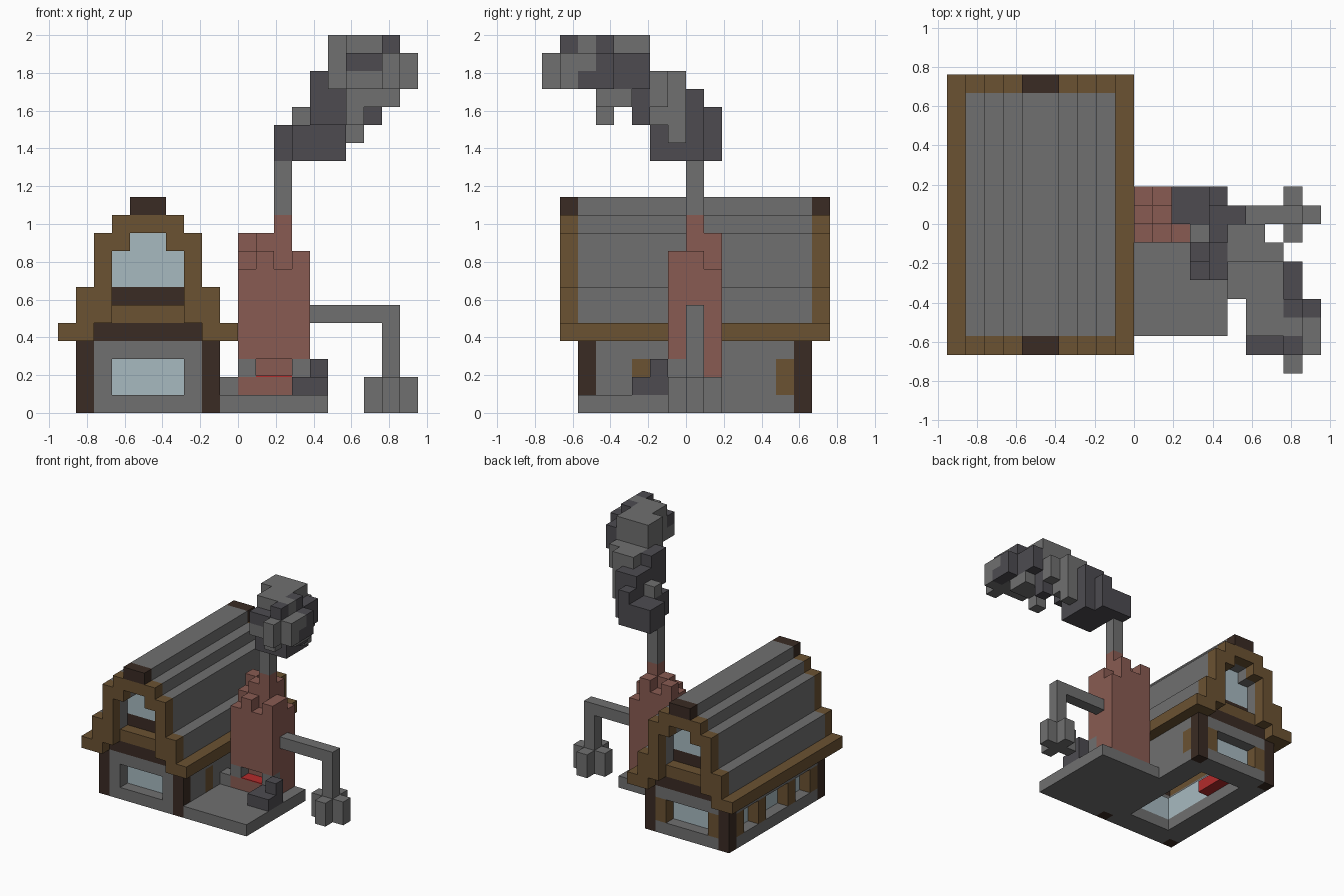
import bpy, bmesh
from mathutils import Vector

if "Cube" in bpy.data.objects:
    bpy.data.objects.remove(bpy.data.objects["Cube"])

U = 2 / 21  # size of one block


def material(name, r, g, b):
    m = bpy.data.materials.new(name)
    m.use_nodes = True
    m.diffuse_color = (r, g, b, 1)
    m.node_tree.nodes["Principled BSDF"].inputs["Base Color"].default_value = (r, g, b, 1)
    return m


STONE = material("grey stone", .16, .16, .16)
SOOT = material("dark grey", .074, .071, .081)
BROWN = material("brown wood", .147, .084, .032)
DARK = material("dark wood", .042, .024, .017)
BRICK = material("red brick", .25, .105, .084)
GLASS = material("pale glass", .39, .49, .53)
RED = material("bright red", .45, .025, .025)


def blocks(name, *parts):
    """Fill grid boxes (material, x0, x1, y0, y1, z0, z1); keep only the outer faces."""
    mats, cells = [], {}
    for mat, x0, x1, y0, y1, z0, z1 in parts:
        if mat not in mats:
            mats.append(mat)
        for x in range(x0, x1):
            for y in range(y0, y1):
                for z in range(z0, z1):
                    cells[x, y, z] = mats.index(mat)
    bm = bmesh.new()
    for cell, index in cells.items():
        low = Vector(cell)
        for axis in range(3):
            for side in (0, 1):
                step = Vector((0, 0, 0))
                step[axis] = 1
                beside = low + step * (2 * side - 1)
                if tuple(int(c) for c in beside) in cells:
                    continue
                a, b = Vector((0, 0, 0)), Vector((0, 0, 0))
                a[(axis + 1) % 3] = b[(axis + 2) % 3] = 1
                corner = low + step * side
                ring = [corner, corner + a, corner + a + b, corner + b]
                if not side:
                    ring.reverse()
                face = bm.faces.new([bm.verts.new(p * U) for p in ring])
                face.material_index = index
    bmesh.ops.remove_doubles(bm, verts=bm.verts[:], dist=U / 50)
    mesh = bpy.data.meshes.new(name)
    bm.to_mesh(mesh)
    bm.free()
    for m in mats:
        mesh.materials.append(m)
    obj = bpy.data.objects.new(name, mesh)
    bpy.context.scene.collection.objects.link(obj)
    return obj


def flip_x(*parts):
    """The boxes and their copies across the ridge line."""
    return list(parts) + [(m, -10 - b, -10 - a, *rest) for m, a, b, *rest in parts]


def flip_y(*parts):
    """The boxes and their copies at the other gable."""
    return list(parts) + [(m, a, b, 1 - d, 1 - c, *z) for m, a, b, c, d, *z in parts]


# House corner posts, sills and lintels
blocks("corner_posts", *flip_y(*flip_x((DARK, -9, -8, -6, -5, 0, 4))))
blocks("wall_sills", *flip_y((STONE, -8, -2, -6, -4, 0, 1)), *flip_x((STONE, -9, -7, -5, 6, 0, 1)))
blocks("wall_lintels", *flip_y((STONE, -8, -2, -6, -5, 3, 4)), *flip_x((STONE, -9, -8, -5, 6, 3, 4)))

# Front wall: stone surround with recessed glass
blocks("front_window_surround", *flip_x((STONE, -8, -7, -6, -4, 1, 3)))
blocks("front_window", (GLASS, -7, -3, -5, -4, 1, 3))

# Back wall: wooden posts with recessed glass
blocks("back_window_posts", *flip_x((BROWN, -8, -7, 6, 7, 1, 3)))
blocks("back_window", (GLASS, -7, -3, 5, 6, 1, 3))

# Left wall: glazed bays between wooden posts
blocks("side_posts", *[(BROWN, -9, -8, y, y + 1, 1, 3) for y in (-5, -2, 2, 5)])
blocks("side_windows", (GLASS, -8, -7, -4, 5, 1, 3))

# Right wall: stone panels with wooden posts
blocks("right_wall", (STONE, -2, -1, -5, 6, 1, 3), (BROWN, -2, -1, 5, 6, 1, 3), (BROWN, -2, -1, -3, -2, 1, 3))
blocks("bed", (RED, -8, -6, 1, 5, 1, 2), (BROWN, -8, -6, 5, 6, 1, 3))

# Gables
blocks("gable_trim", *flip_y(*flip_x(
    (BROWN, -10, -8, -7, -6, 4, 5), (BROWN, -9, -7, -7, -6, 5, 7), (BROWN, -8, -7, -7, -6, 7, 10),
    (BROWN, -7, -6, -7, -6, 9, 11), (BROWN, -6, -5, -7, -6, 10, 11), (DARK, -6, -5, -7, -6, 11, 12))))
blocks("gable_beams", *flip_y(
    (DARK, -8, -2, -6, -5, 4, 5), (BROWN, -8, -2, -6, -5, 5, 6), (DARK, -7, -3, -5, -4, 6, 7)))
blocks("gable_windows", *flip_y((GLASS, -7, -3, -5, -4, 7, 9), (GLASS, -6, -4, -5, -4, 9, 10)))

# Stepped roof shell and eaves
blocks("roof", *flip_x(
    (STONE, -9, -8, -6, 7, 5, 7), (STONE, -8, -7, -6, 7, 6, 10),
    (STONE, -7, -6, -6, 7, 9, 11), (STONE, -6, -5, -6, 7, 10, 12)))
blocks("eaves", *flip_x((BROWN, -10, -8, -6, 7, 4, 5)))

# Yard slab, stone block and coal heap
blocks("yard_slab", (STONE, -1, 5, -6, 2, 0, 1))
blocks("yard_block", (STONE, -1, 0, -1, 0, 1, 2))
blocks("coal_heap", (SOOT, 3, 5, -3, -1, 1, 2), (SOOT, 4, 5, -2, -1, 2, 3))

# Brick furnace with an uneven top, one column per height
rows = {-1: (8, 9, 8, 9), 0: (9, 10, 11, 9), 1: (10, 9, 10, 8)}
blocks("furnace", *[(BRICK, x, x + 1, y, y + 1, 3, top)
                    for y, row in rows.items() for x, top in enumerate(row)],
       (BRICK, 0, 4, 0, 2, 1, 3), (BRICK, 0, 3, -1, 0, 1, 2))
blocks("furnace_stones", (STONE, 0, 1, -1, 0, 2, 3), (STONE, 3, 4, -1, 0, 1, 3))
fire = blocks("fire", (RED, 1, 3, -1, 0, 2, 3))
fire.scale.z = .08
fire.location.z = 2 * U * .92

# Pipes and the water outlet
blocks("chimney_pipe", (STONE, 2, 3, 0, 1, 11, 14))
blocks("side_pipe", (STONE, 4, 9, 0, 1, 5, 6), (STONE, 8, 9, 0, 1, 2, 5))
blocks("pipe_outlet", (STONE, 7, 10, 0, 1, 0, 2), (STONE, 8, 9, -1, 2, 0, 2))

# Drifting smoke, dark near the pipe and paler higher up
blocks("smoke_low",
       (SOOT, 2, 5, 0, 2, 14, 16), (SOOT, 3, 6, -2, 1, 14, 16), (SOOT, 4, 5, -1, 2, 16, 17),
       (SOOT, 4, 6, -1, 1, 16, 18), (STONE, 3, 4, -1, 0, 16, 17), (STONE, 6, 7, -1, 0, 15, 18),
       (SOOT, 4, 6, -3, -1, 16, 18), (SOOT, 4, 5, -3, -1, 18, 19))
blocks("smoke_high",
       (STONE, 6, 8, -4, -1, 17, 19), (STONE, 5, 7, -2, 0, 18, 19), (STONE, 6, 7, -2, -1, 16, 17),
       (SOOT, 7, 8, -3, -2, 16, 18), (STONE, 8, 9, -5, -3, 17, 18), (STONE, 6, 7, -5, -4, 16, 17),
       (STONE, 6, 9, -5, -4, 17, 18), (STONE, 6, 10, -7, -4, 18, 20), (STONE, 8, 9, -8, -7, 18, 20),
       (STONE, 5, 8, -4, -2, 18, 21), (STONE, 6, 8, -6, -4, 20, 21), (SOOT, 8, 9, -4, -2, 18, 20),
       (SOOT, 9, 10, -6, -4, 18, 19), (SOOT, 9, 10, -5, -4, 19, 20), (SOOT, 6, 8, -7, -6, 19, 20),
       (SOOT, 8, 9, -7, -6, 20, 21), (SOOT, 8, 9, -5, -4, 20, 21), (STONE, 8, 9, -6, -5, 20, 21))
